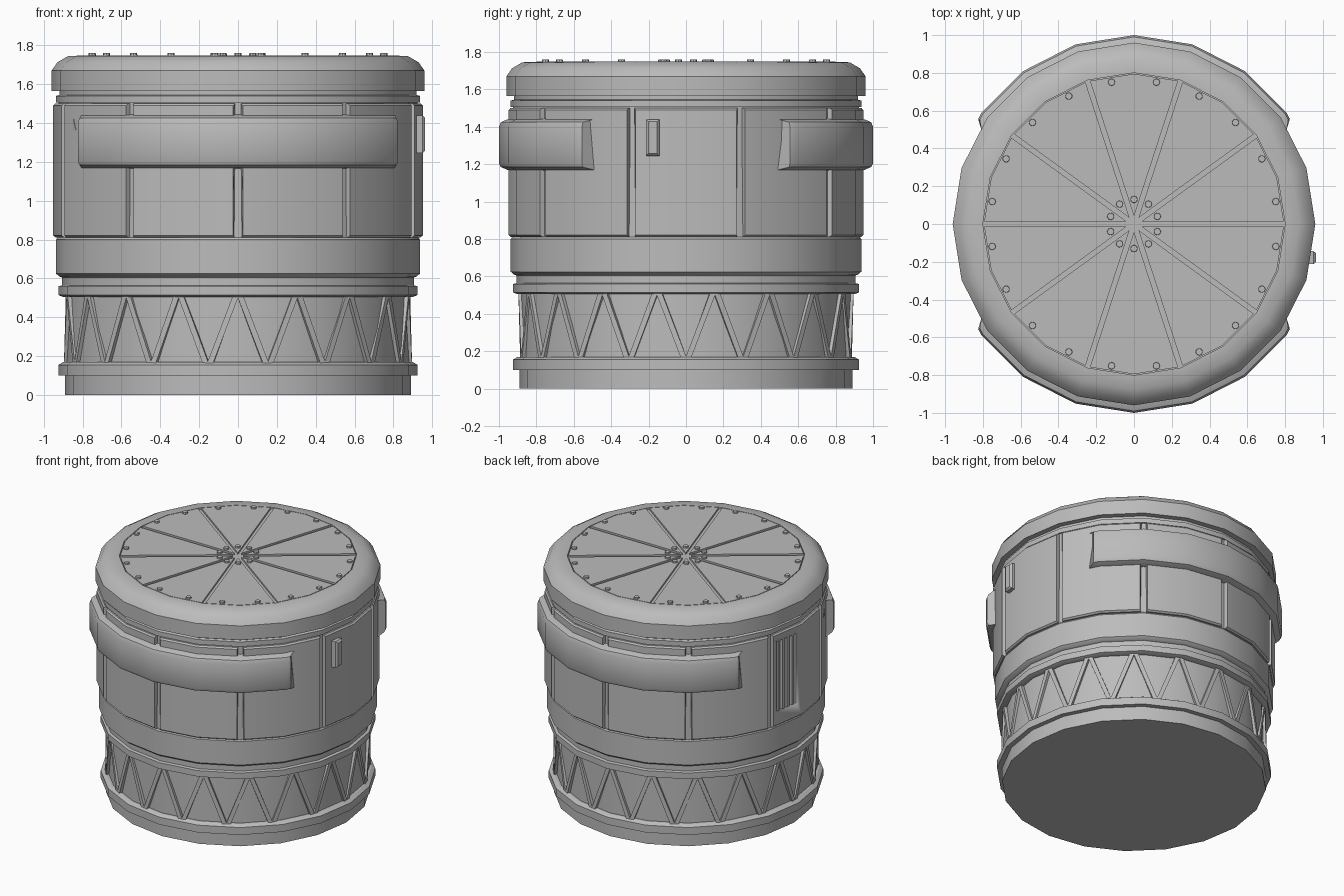
import bpy, bmesh, math
from math import sin, cos, radians
from mathutils import Matrix, Vector

if "Cube" in bpy.data.objects:
    bpy.data.objects.remove(bpy.data.objects["Cube"])

STEP = 18  # degrees per facet: twenty-sided drum

grey = bpy.data.materials.new("plain_grey")
grey.use_nodes = True
grey.diffuse_color = (0.5, 0.5, 0.5, 1)
grey.node_tree.nodes["Principled BSDF"].inputs["Base Color"].default_value = (0.5, 0.5, 0.5, 1)


def polar(r, ang, z):
    return Vector((r * cos(radians(ang)), r * sin(radians(ang)), z))


def facet(r, ang, z):
    """Point on the twenty-sided outline of corner radius r."""
    half = STEP / 2
    return polar(r * cos(radians(half)) / cos(radians(ang % STEP - half)), ang, z)


def finish(name, bm):
    bmesh.ops.recalc_face_normals(bm, faces=bm.faces)
    mesh = bpy.data.meshes.new(name)
    bm.to_mesh(mesh)
    bm.free()
    mesh.materials.append(grey)
    obj = bpy.data.objects.new(name, mesh)
    bpy.context.collection.objects.link(obj)
    bpy.ops.object.select_all(action='DESELECT')
    obj.select_set(True)
    bpy.context.view_layer.objects.active = obj
    bpy.ops.object.shade_smooth_by_angle(angle=radians(30))
    return obj


def bridge(bm, loops, wrap_u, wrap_v):
    """Quads between neighbouring loops of vertices."""
    n, m = len(loops), len(loops[0])
    for i in range(n if wrap_u else n - 1):
        a, b = loops[i], loops[(i + 1) % n]
        for j in range(m if wrap_v else m - 1):
            k = (j + 1) % m
            bm.faces.new((a[j], a[k], b[k], b[j]))


def prism(bm, inner, outer):
    loops = [[bm.verts.new(p) for p in pts] for pts in (inner, outer)]
    bridge(bm, loops, False, True)
    for loop in loops:
        bm.faces.new(loop)


def lathe(name, profile):
    """Full ring of facets, capped at the first and last profile point."""
    bm = bmesh.new()
    loops = [[bm.verts.new(facet(r, a, z)) for a in range(0, 360, STEP)] for r, z in profile]
    bridge(bm, loops, False, True)
    bm.faces.new(loops[0])
    bm.faces.new(loops[-1])
    return finish(name, bm)


def arc_block(bm, profile, angles, taper, taper_radius):
    """Partial ring; points beyond taper_radius are drawn in at both ends."""
    loops = []
    for i, ang in enumerate(angles):
        pull = taper if i == 0 else -taper if i == len(angles) - 1 else 0
        loops.append([bm.verts.new(facet(r, ang + (pull if r > taper_radius else 0), z))
                      for r, z in profile])
    bridge(bm, loops, False, True)
    bm.faces.new(loops[0])
    bm.faces.new(loops[-1])


def box(bm, ang, r, depth, width, z0, z1, shift=0):
    """Box lying against a facet, facing outward at angle ang."""
    m = (Matrix.Rotation(radians(ang), 4, 'Z')
         @ Matrix.Translation((r, shift, (z0 + z1) / 2))
         @ Matrix.Diagonal((depth, width, z1 - z0, 1)))
    bmesh.ops.create_cube(bm, size=1, matrix=m)


# Drum: foot, lower rings, waist and inner core
lathe("drum_body", [
    (.89, 0), (.89, .10), (.925, .10), (.925, .155), (.90, .17), (.885, .17),
    (.885, .505), (.90, .505), (.925, .515), (.925, .56), (.905, .565), (.905, .605),
    (.92, .61), (.937, .625), (.937, .80), (.93, .81), (.925, .81), (.925, 1.505),
    (.937, 1.505), (.937, 1.54), (.92, 1.545), (.92, 1.58)])

# Lid with rounded shoulder and sunken centre
lathe("lid", [(.90, 1.565), (.96, 1.565), (.96, 1.67), (.93, 1.713), (.875, 1.745),
              (.80, 1.748), (.80, 1.735)])

# Ten wedge plates on the lid
bm = bmesh.new()
for k in range(10):
    a = 36 * k
    outline = [(.04, a + 18), (.795, a + .9), (.795, a + 18), (.795, a + 35.1)]
    rings = [[polar(r, g, z) if r < .1 else facet(r, g, z) for r, g in outline]
             for z in (1.73, 1.748)]
    prism(bm, *rings)
finish("lid_wedges", bm)

# Rivets: outer and inner circles
bm = bmesh.new()
for radius, start, step in ((.76, 9, 18), (.13, 18, 36)):
    for ang in range(start, 360, step):
        bmesh.ops.create_cone(bm, cap_ends=True, segments=8, radius1=.02, radius2=.018,
                              depth=.02, matrix=Matrix.Translation(polar(radius, ang, 1.75)))
finish("lid_rivets", bm)

# Ten side panels with narrow grooves between
bm = bmesh.new()
panel = [(.90, .812), (.94, .812), (.952, .822), (.952, 1.49), (.942, 1.5), (.90, 1.5)]
for k in range(10):
    c = 36 * k
    arc_block(bm, panel, [c - 17, c, c + 17], .5, .945)
panels = finish("side_panels", bm)

# Vent opening cut in one panel
bm = bmesh.new()
box(bm, 171, .94, .06, .19, .92, 1.44)
cutter = finish("vent_cutter", bm)
cutter.hide_render = True
cut = panels.modifiers.new("vent_opening", 'BOOLEAN')
cut.operation, cut.object, cut.solver = 'DIFFERENCE', cutter, 'EXACT'
bpy.context.view_layer.objects.active = panels
bpy.ops.object.modifier_apply(modifier=cut.name)
bpy.data.objects.remove(cutter)

# Upright vent slats
bm = bmesh.new()
for i in range(4):
    box(bm, 171, .921, .03, .022, .915, 1.445, shift=(i - 1.5) * .045)
finish("vent_slats", bm)

# Front and rear bumpers
bumper = [(.91, 1.165), (.955, 1.17), (.99, 1.185), (1.0, 1.205),
          (1.0, 1.40), (.99, 1.425), (.955, 1.44), (.91, 1.445)]
for name, mid in (("front_bumper", 270), ("rear_bumper", 90)):
    bm = bmesh.new()
    arc_block(bm, bumper, [mid + d for d in (-58.5, -54, -36, -18, 0, 18, 36, 54, 58.5)],
              2.5, .97)
    finish(name, bm)

# Zigzag struts around the lower drum
bm = bmesh.new()
for k in range(18):
    peak = 270 + 20 * k
    for side in (-1, 1):
        top, low = peak + side * .8, peak + side * 9.2
        corners = [(top - 1, .508), (top + 1, .508), (low + 1, .165), (low - 1, .165)]
        prism(bm, *[[polar(r, a, z) for a, z in corners] for r in (.86, .896)])
finish("zigzag_struts", bm)

# Side latch with bevelled face
bm = bmesh.new()
rings = []
for x, inset in ((.90, 0), (.95, 0), (.963, .012)):
    y0, y1, z0, z1 = -.213 + inset, -.143 - inset, 1.245 + inset, 1.44 - inset
    rings.append([bm.verts.new((x, y, z)) for y, z in ((y0, z0), (y1, z0), (y1, z1), (y0, z1))])
bridge(bm, rings, False, True)
bm.faces.new(rings[0])
bm.faces.new(rings[-1])
finish("side_latch", bm)

# Small triangular marker plate
bm = bmesh.new()
marker = [(204.4, 1.365), (207.6, 1.365), (206, 1.42)]
prism(bm, *[[facet(r, a, z) for a, z in marker] for r in (.948, .955)])
finish("triangle_marker", bm)
